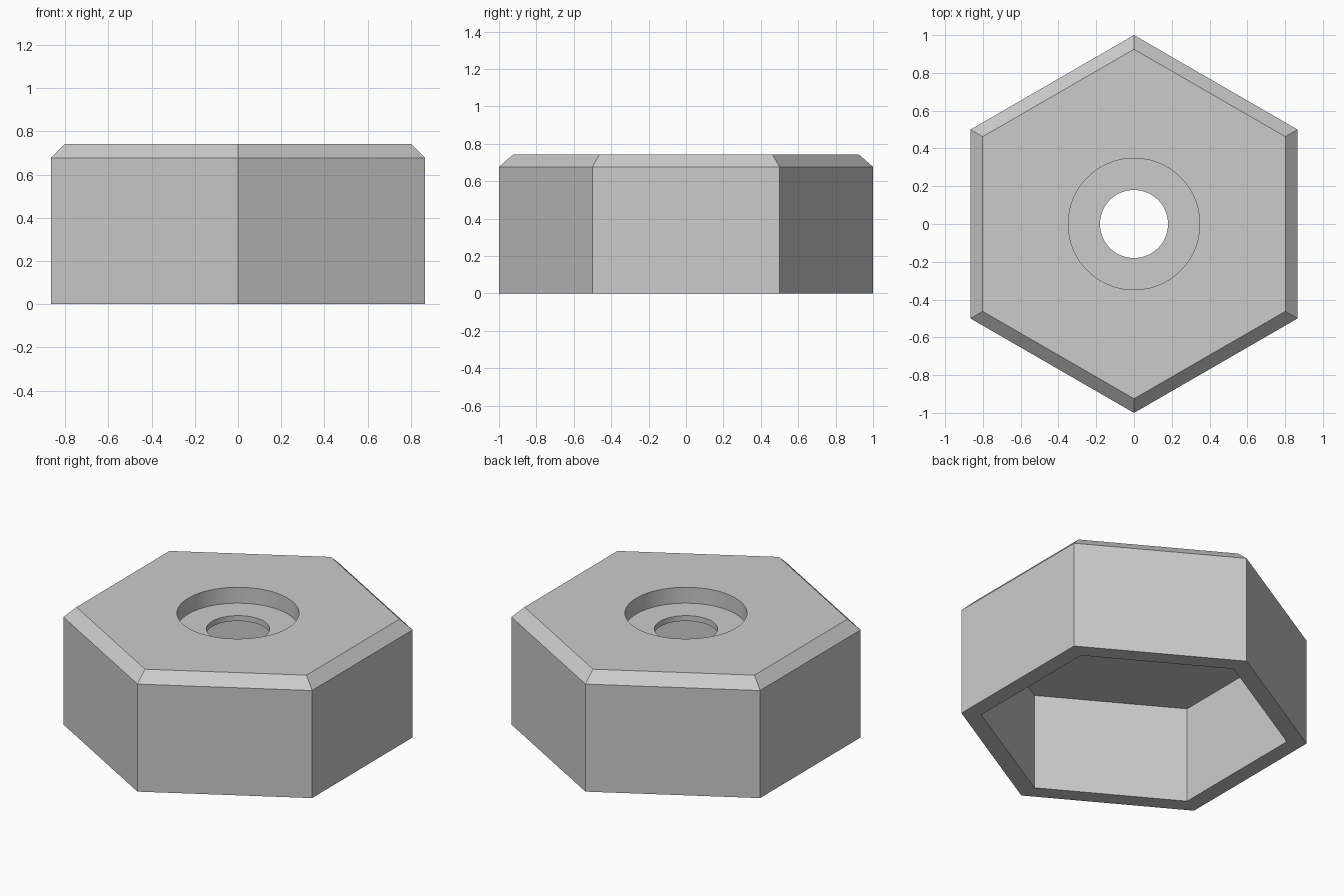
import bpy, bmesh, math

cube = bpy.data.objects.get("Cube")
if cube:
    bpy.data.objects.remove(cube, do_unlink=True)

HEIGHT = 0.742
CHAMFER = 0.065
CEILING = 0.608
WALL = 0.1
APOTHEM = math.sqrt(0.75)


def prism(name, sides, levels):
    """Closed solid lofted through (radius, z) levels, with a corner on the y axis."""
    bm = bmesh.new()
    rings = []
    for radius, z in levels:
        angles = [math.pi / 2 + math.tau * i / sides for i in range(sides)]
        rings.append([bm.verts.new((radius * math.cos(a), radius * math.sin(a), z))
                      for a in angles])
    for low, high in zip(rings, rings[1:]):
        for i in range(sides):
            j = (i + 1) % sides
            bm.faces.new((low[i], low[j], high[j], high[i]))
    bm.faces.new(rings[0][::-1])
    bm.faces.new(rings[-1])
    mesh = bpy.data.meshes.new(name)
    bm.to_mesh(mesh)
    bm.free()
    obj = bpy.data.objects.new(name, mesh)
    bpy.context.collection.objects.link(obj)
    return obj


# Plain grey material
grey = bpy.data.materials.new("plain grey")
grey.use_nodes = True
color = (0.6, 0.6, 0.6, 1)
grey.diffuse_color = color
grey.node_tree.nodes["Principled BSDF"].inputs["Base Color"].default_value = color

# Hexagonal body with a chamfered top rim
top_radius = 1 - CHAMFER / APOTHEM
body = prism("hexagonal_cap", 6,
             [(1, 0), (1, HEIGHT - CHAMFER), (top_radius, HEIGHT)])
body.data.materials.append(grey)

# Hollow underside, wide screw-head recess, narrow through hole
cutters = [
    prism("cavity_cutter", 6, [(1 - WALL / APOTHEM, -0.2), (1 - WALL / APOTHEM, CEILING)]),
    prism("recess_cutter", 96, [(0.348, HEIGHT - 0.1), (0.348, 1)]),
    prism("hole_cutter", 96, [(0.18, 0.5), (0.18, 0.9)]),
]

bpy.ops.object.select_all(action='DESELECT')
bpy.context.view_layer.objects.active = body
body.select_set(True)
for cutter in cutters:
    cutter.hide_render = True
    cut = body.modifiers.new(cutter.name, 'BOOLEAN')
    cut.operation = 'DIFFERENCE'
    cut.solver = 'EXACT'
    cut.object = cutter
    bpy.ops.object.modifier_apply(modifier=cut.name)
    bpy.data.objects.remove(cutter, do_unlink=True)

# Smooth round bores, crisp hexagon edges
bpy.ops.object.shade_smooth_by_angle(angle=math.radians(30))
